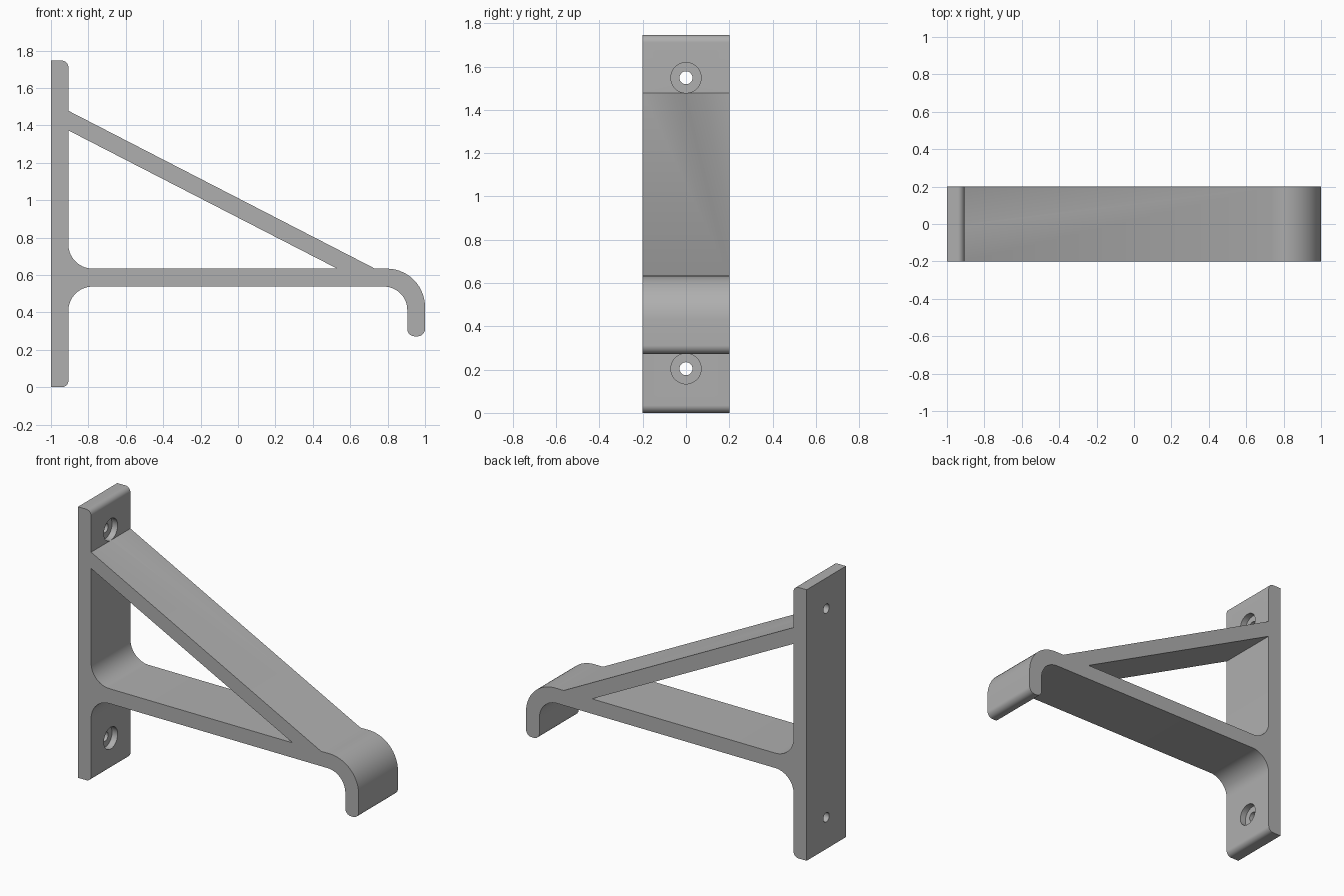
import bpy, bmesh, math
from mathutils import Vector

if "Cube" in bpy.data.objects:
    bpy.data.objects.remove(bpy.data.objects["Cube"])

DEPTH = 0.4
BACK, PLATE = -1.0, -0.907        # back and front of the wall plate
ARM_LOW, ARM_TOP = 0.538, 0.634   # underside and top of the arm
TOP = 1.746
LIP_IN, LIP_LOW = 0.905, 0.272

grey = bpy.data.materials.new("grey")
grey.use_nodes = True
colour = (0.43, 0.43, 0.43, 1)
grey.diffuse_color = colour
grey.node_tree.nodes["Principled BSDF"].inputs["Base Color"].default_value = colour


def rounded(corners, steps=14):
    """Outline from (x, z, radius) corners, each filleted with an arc."""
    out = []
    for i, (x, z, r) in enumerate(corners):
        p = Vector((x, z))
        if r == 0:
            out.append(p)
            continue
        a = (Vector(corners[i - 1][:2]) - p).normalized()
        b = (Vector(corners[(i + 1) % len(corners)][:2]) - p).normalized()
        half = a.angle(b) / 2
        centre = p + (a + b).normalized() * (r / math.sin(half))
        start = p + a * (r / math.tan(half)) - centre
        end = p + b * (r / math.tan(half)) - centre
        sweep = math.pi - 2 * half
        for k in range(steps + 1):
            t = k / steps
            out.append(centre + (start * math.sin((1 - t) * sweep)
                                 + end * math.sin(t * sweep)) / math.sin(sweep))
    return out


def prism(name, outline, depth):
    """Extrude an x-z outline along y, centred on y = 0."""
    bm = bmesh.new()
    face = bm.faces.new([bm.verts.new((p.x, -depth / 2, p.y)) for p in outline])
    new = bmesh.ops.extrude_face_region(bm, geom=[face])["geom"]
    bmesh.ops.translate(bm, vec=(0, depth, 0),
                        verts=[v for v in new if isinstance(v, bmesh.types.BMVert)])
    bmesh.ops.recalc_face_normals(bm, faces=bm.faces)
    mesh = bpy.data.meshes.new(name)
    bm.to_mesh(mesh)
    bm.free()
    obj = bpy.data.objects.new(name, mesh)
    bpy.context.collection.objects.link(obj)
    mesh.materials.append(grey)
    return obj


def cut(target, cutter):
    cutter.hide_render = True
    mod = target.modifiers.new("cut", "BOOLEAN")
    mod.operation, mod.solver, mod.object = "DIFFERENCE", "EXACT", cutter
    bpy.context.view_layer.objects.active = target
    bpy.ops.object.modifier_apply(modifier=mod.name)
    bpy.data.objects.remove(cutter)


def drill(target, z, radius, x0, x1):
    bpy.ops.mesh.primitive_cylinder_add(
        vertices=48, radius=radius, depth=x1 - x0,
        location=((x0 + x1) / 2, 0, z), rotation=(0, math.pi / 2, 0))
    cut(target, bpy.context.object)


# Wall plate, arm, hooked lip and brace as one outline
bracket = prism("shelf_bracket", rounded([
    (BACK, 0, 0), (PLATE, 0, 0.035), (PLATE, ARM_LOW, 0.13),
    (LIP_IN, ARM_LOW, 0.125), (LIP_IN, LIP_LOW, 0.04), (1, LIP_LOW, 0.04),
    (1, ARM_TOP, 0.205), (0.732, ARM_TOP, 0),
    (PLATE, 1.478, 0), (PLATE, TOP, 0.035), (BACK, TOP, 0)]), DEPTH)

# Triangular opening under the brace
cut(bracket, prism("opening_cutter", rounded([
    (PLATE, ARM_TOP, 0.13), (0.53, ARM_TOP, 0), (PLATE, 1.373, 0)]), DEPTH * 2))

# Counterbored screw holes
for z in (0.204, 1.548):
    drill(bracket, z, 0.07, PLATE - 0.04, PLATE + 0.03)
    drill(bracket, z, 0.03, BACK - 0.1, PLATE)

bpy.ops.object.select_all(action="DESELECT")
bracket.select_set(True)
bpy.context.view_layer.objects.active = bracket
bpy.ops.object.shade_smooth_by_angle(angle=math.radians(30))
